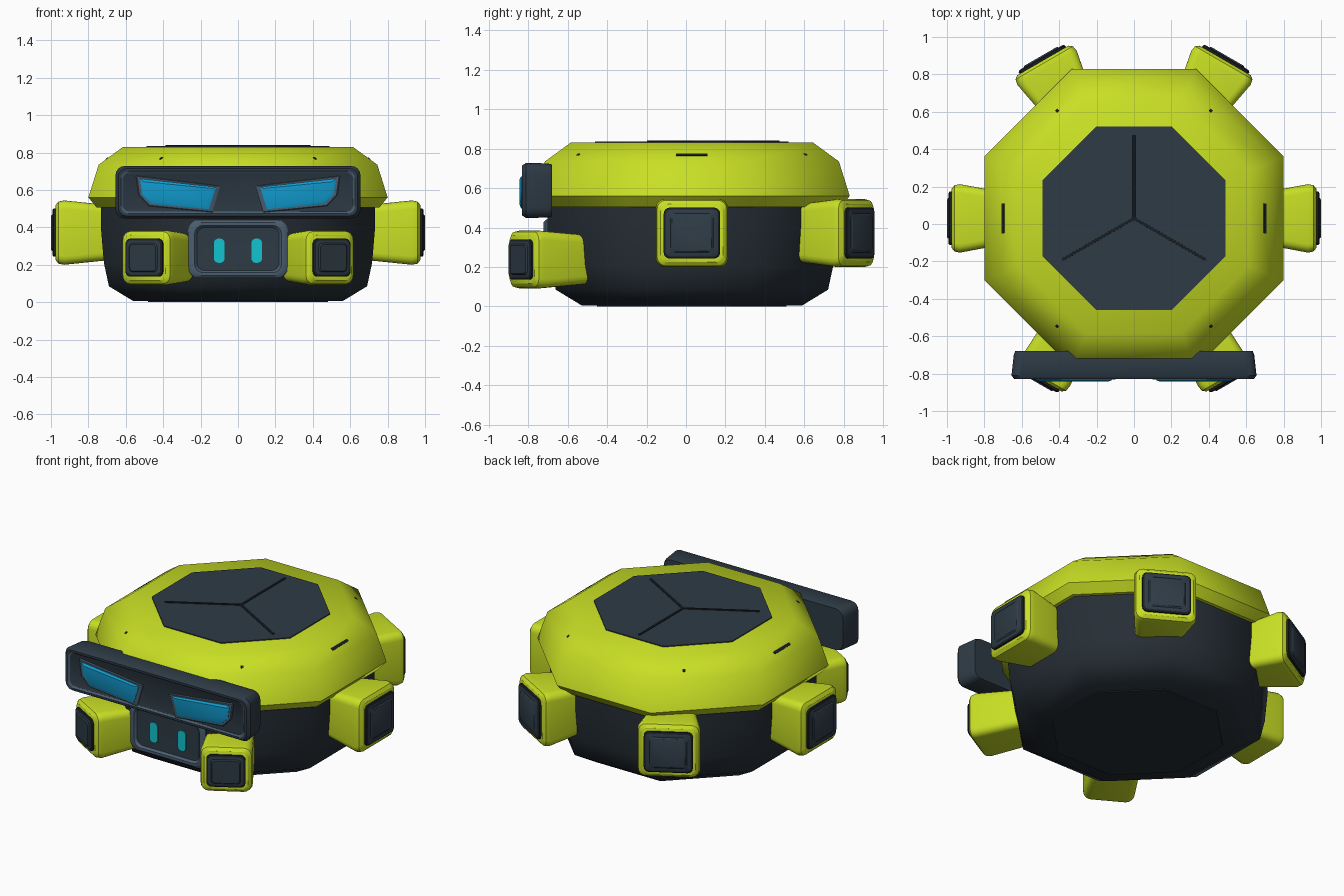
import bpy, bmesh, math
from mathutils import Vector, Matrix

if "Cube" in bpy.data.objects:
    bpy.data.objects.remove(bpy.data.objects["Cube"])


def material(name, rgb):
    m = bpy.data.materials.new(name)
    m.diffuse_color = (*rgb, 1)
    m.use_nodes = True
    m.node_tree.nodes["Principled BSDF"].inputs["Base Color"].default_value = m.diffuse_color
    return m


LIME = material("lime shell", (0.58, 0.74, 0.018))
BODY = material("dark body", (0.019, 0.027, 0.036))
SLATE = material("slate panel", (0.027, 0.043, 0.060))
TRIM = material("light slate trim", (0.068, 0.110, 0.160))
BLACK = material("dark trim", (0.010, 0.014, 0.019))
BLUE = material("blue eye", (0.006, 0.36, 0.68))
TEAL = material("teal light", (0.006, 0.55, 0.62))

CY = 0.03  # centre of the octagonal body


def loft(name, rings, mats, matrix=Matrix(), band_mats=None, angle=35):
    """Skin a list of point rings and cap both ends."""
    bm = bmesh.new()
    loops = [[bm.verts.new(matrix @ Vector(p)) for p in ring] for ring in rings]
    n = len(loops[0])
    for k, (a, b) in enumerate(zip(loops, loops[1:])):
        for i in range(n):
            j = (i + 1) % n
            f = bm.faces.new((a[i], a[j], b[j], b[i]))
            f.material_index = band_mats.get(k, 0) if band_mats else 0
    bm.faces.new(loops[0])
    bm.faces.new(loops[-1])
    bmesh.ops.recalc_face_normals(bm, faces=bm.faces)
    mesh = bpy.data.meshes.new(name)
    bm.to_mesh(mesh)
    bm.free()
    for m in mats:
        mesh.materials.append(m)
    ob = bpy.data.objects.new(name, mesh)
    bpy.context.collection.objects.link(ob)
    bpy.ops.object.select_all(action='DESELECT')
    ob.select_set(True)
    bpy.context.view_layer.objects.active = ob
    bpy.ops.object.shade_smooth_by_angle(angle=math.radians(angle))
    return ob


def octagon(apothem, z):
    r = apothem / math.cos(math.pi / 8)
    return [(r * math.cos(math.pi / 8 + k * math.pi / 4),
             CY + r * math.sin(math.pi / 8 + k * math.pi / 4), z) for k in range(8)]


def rounded(x, hw, hh, rad):
    """Rounded rectangle in the local yz plane at distance x."""
    pts = []
    for q, (sy, sz) in enumerate(((1, 1), (-1, 1), (-1, -1), (1, -1))):
        for k in range(5):
            t = (q + k / 4) * math.pi / 2
            pts.append((x, sy * (hw - rad) + rad * math.cos(t),
                        sz * (hh - rad) + rad * math.sin(t)))
    return pts


def facing(deg, z, cx=0, cy=0):
    """Local x axis points outward at the given heading."""
    return Matrix.Translation((cx, cy, z)) @ Matrix.Rotation(math.radians(deg), 4, 'Z')


def rounded_loft(name, specs, mats, matrix, band_mats=None):
    return loft(name, [rounded(*s) for s in specs], mats, matrix, band_mats)


# Octagonal body, shell and plates
loft("lower_body", [octagon(a, z) for a, z in
     ((0.56, 0.006), (0.69, 0.085), (0.717, 0.21), (0.733, 0.40), (0.733, 0.54))],
     [BODY], angle=50)
loft("bottom_plate", [octagon(0.48, 0.0), octagon(0.48, 0.02)], [BODY])
loft("upper_shell", [octagon(a, z) for a, z in
     ((0.70, 0.505), (0.755, 0.505), (0.80, 0.56), (0.745, 0.735), (0.615, 0.83))],
     [LIME], angle=48)
loft("top_plate", [octagon(0.49, 0.82), octagon(0.49, 0.836)], [SLATE])

# Three thin seams on the top plate
for i, deg in enumerate((90, 210, 330)):
    rounded_loft(f"top_seam_{i}", [(0, 0.007, 0.003, 0.001), (0.445, 0.007, 0.003, 0.001)],
                 [BLACK], facing(deg, 0.838, cy=CY))

# Vent slots and bolts on the sloped part of the shell
slope = math.atan2(0.095, 0.13)
for i, (deg, dist, off, hw) in enumerate(
        [(0, 0.70, 0, 0.08), (180, 0.70, 0, 0.08)] +
        [(d, 0.697, 0.117 * s, 0.009) for d, s in ((45, 1), (135, -1), (225, 1), (315, -1))]):
    m = (facing(deg, 0, cy=CY) @ Matrix.Translation((dist, off, 0.768))
         @ Matrix.Rotation(slope - math.pi / 2, 4, 'Y') @ Matrix.Rotation(0, 4, 'Z'))
    # thin plate lying along the slope: local x is turned to the slope normal
    m = m @ Matrix.Rotation(0, 4, 'X')
    rounded_loft(("shell_slot_" if hw > 0.05 else "shell_bolt_") + str(i),
                 [(-0.004, hw, 0.009, 0.004), (0.003, hw, 0.009, 0.004)], [BLACK], m)


# Six leg pods with pads
def pod(name, deg, z, reach, inner, outer, pad):
    m = facing(deg, z, cy=CY)
    (iw, ih), (ow, oh), (pw, ph) = inner, outer, pad
    rounded_loft(name, [(0.62, iw, ih, 0.04), (reach - 0.07, ow, oh, 0.045),
                        (reach - 0.04, ow - 0.006, oh - 0.006, 0.045),
                        (reach - 0.025, ow - 0.025, oh - 0.025, 0.035)], [LIME], m)
    rounded_loft(name + "_pad", [(reach - 0.04, pw, ph, 0.03), (reach - 0.014, pw, ph, 0.03),
                                 (reach - 0.007, pw - 0.01, ph - 0.01, 0.025),
                                 (reach - 0.007, pw * 0.76, ph * 0.76, 0.022),
                                 (reach, pw * 0.70, ph * 0.70, 0.02)],
                 [SLATE, BLACK], m, {0: 1, 1: 1})


for side, angles in (("right", (0, 60, -60)), ("left", (180, 120, 240))):
    for part, deg in zip(("middle", "back"), angles):
        pod(f"{part}_{side}_pod", deg, 0.372, 1.0, (0.125, 0.14), (0.183, 0.172), (0.143, 0.129))
    pod(f"front_{side}_pod", angles[2], 0.238, 1.02, (0.135, 0.12), (0.152, 0.146), (0.114, 0.102))

# Visor with a recessed face and a light rim line
front = facing(-90, 0.588)
rounded_loft("visor", [(0.68, 0.635, 0.132, 0.05), (0.70, 0.643, 0.137, 0.05),
                       (0.81, 0.655, 0.140, 0.05), (0.83, 0.640, 0.127, 0.045),
                       (0.83, 0.626, 0.114, 0.04), (0.822, 0.616, 0.104, 0.035)],
             [SLATE, TRIM], front, {4: 1})

# Slanted eyes with frames
EYE = [(0.118, 0.615), (0.524, 0.660), (0.512, 0.575), (0.462, 0.526), (0.155, 0.497)]
mid = (0.33, 0.582)


def eye_ring(side, y, sx, sz):
    return [(side * (mid[0] + (x - mid[0]) * sx), y, mid[1] + (z - mid[1]) * sz) for x, z in EYE]


for side, label in ((1, "right"), (-1, "left")):
    loft(f"{label}_eye_frame", [eye_ring(side, -0.81, 1.11, 1.2), eye_ring(side, -0.828, 1.11, 1.2),
                                eye_ring(side, -0.832, 1.08, 1.15)], [TRIM])
    loft(f"{label}_eye", [eye_ring(side, -0.82, 1, 1), eye_ring(side, -0.835, 1, 1),
                          eye_ring(side, -0.843, 0.9, 0.8)], [BLUE])

# Mouth panel with a raised frame and two lights
rounded_loft("mouth_panel", [(0.64, 0.267, 0.156, 0.06), (0.71, 0.267, 0.156, 0.06),
                             (0.722, 0.250, 0.142, 0.055), (0.722, 0.232, 0.126, 0.045),
                             (0.708, 0.220, 0.115, 0.04), (0.7075, 0.21, 0.105, 0.035)],
             [SLATE, TRIM], facing(-90, 0.284), {0: 1, 1: 1, 2: 1, 3: 1})
for x, label in ((0.1, "right"), (-0.1, "left")):
    rounded_loft(f"{label}_mouth_light", [(0.70, 0.029, 0.065, 0.025), (0.714, 0.029, 0.065, 0.025)],
                 [TEAL], facing(-90, 0.275, cx=x))
